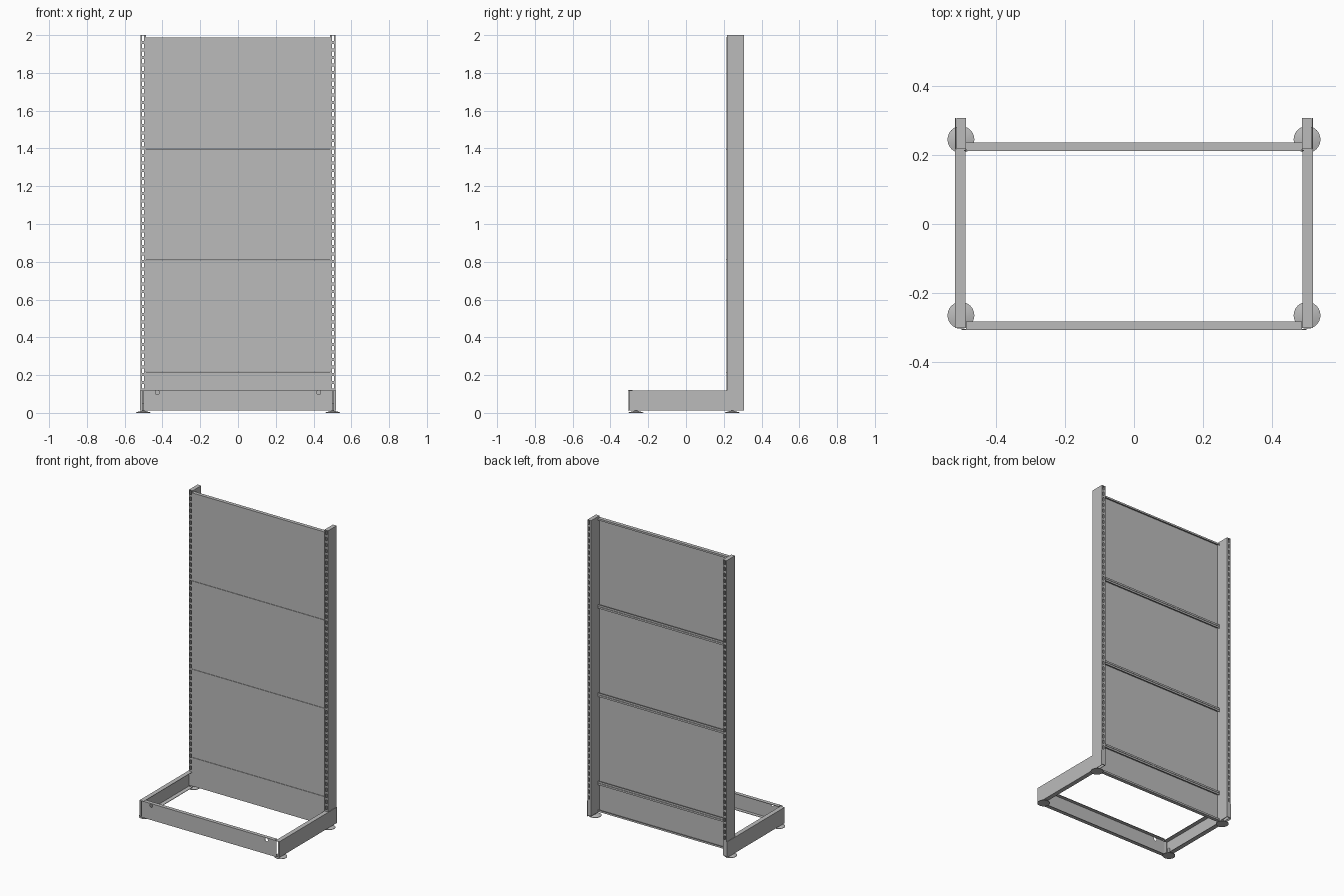
import bpy, bmesh, math
from mathutils import Matrix, Vector

cube = bpy.data.objects.get("Cube")
if cube:
    bpy.data.objects.remove(cube, do_unlink=True)

GREY = (0.5, 0.5, 0.5, 1)
steel = bpy.data.materials.new("painted grey steel")
steel.diffuse_color = GREY
steel.use_nodes = True
steel.node_tree.nodes["Principled BSDF"].inputs["Base Color"].default_value = GREY


def box(bm, x0, x1, y0, y1, z0, z1):
    size = (x1 - x0, y1 - y0, z1 - z0)
    mid = Vector(((x0 + x1) / 2, (y0 + y1) / 2, (z0 + z1) / 2))
    bmesh.ops.create_cube(bm, size=1, matrix=Matrix.Translation(mid) @ Matrix.Diagonal((*size, 1)))


def disc(bm, x, y, z0, z1, r0, r1, axis=None):
    m = Matrix.Translation((x, y, (z0 + z1) / 2))
    if axis:
        m = m @ axis
    bmesh.ops.create_cone(bm, cap_ends=True, segments=24, radius1=r0, radius2=r1,
                          depth=z1 - z0, matrix=m)


def finish(bm, name, mirror=False):
    mesh = bpy.data.meshes.new(name)
    bm.to_mesh(mesh)
    bm.free()
    obj = bpy.data.objects.new(name, mesh)
    bpy.context.collection.objects.link(obj)
    mesh.materials.append(steel)
    if mirror:
        obj.modifiers.new("mirror", 'MIRROR')
    return obj


T = 0.003                       # sheet thickness
PX0, PX1 = 0.488, 0.515         # post width
PY0, PY1 = 0.217, 0.308         # post depth

# Hollow uprights, slotted front and back
bm = bmesh.new()
box(bm, PX0, PX0 + T, PY0, PY1, 0.02, 2)
box(bm, PX1 - T, PX1, PY0, PY1, 0.02, 2)
box(bm, PX0, PX1, PY0, PY1, 2 - T, 2)
pitch, slot = 0.04, 0.024
sx0, sx1 = 0.498, 0.509
for y in (PY0, PY1 - T):
    box(bm, PX0 + T, sx0, y, y + T, 0.02, 2 - T)
    box(bm, sx1, PX1 - T, y, y + T, 0.02, 2 - T)
    box(bm, sx0, sx1, y, y + T, 0.02, 0.13)
    for i in range(46):
        z = 0.13 + slot + i * pitch
        box(bm, sx0, sx1, y, y + T, z, min(z + pitch - slot, 2 - T))
finish(bm, "upright_posts", True)

# Back panels: sheets with folded top and bottom flanges
edges = [0.025, 0.218, 0.809, 1.4, 1.99]
for i, (z0, z1) in enumerate(zip(edges, edges[1:])):
    bm = bmesh.new()
    z1 -= 0.002
    box(bm, -0.493, 0.493, 0.212, 0.212 + T, z0, z1)
    for z in (z0, z1 - T):
        box(bm, -0.487, 0.487, 0.212, 0.236, z, z + T)
    for z in (z0, z1 - 0.012):
        box(bm, -0.487, 0.487, 0.236 - T, 0.236, z, z + 0.012)
    finish(bm, f"back_panel_{i + 1}")

# Base side rails: channels open towards the middle
bm = bmesh.new()
box(bm, 0.516, 0.519, -0.302, PY1, 0.012, 0.118)
for z in (0.012, 0.118 - T):
    box(bm, 0.489, 0.516, -0.302, PY0, z, z + T)
box(bm, 0.506, 0.516, -0.302, -0.302 + T, 0.012, 0.118)
finish(bm, "base_side_rails", True)

# Kick plate: front channel with a hole near each end
bm = bmesh.new()
box(bm, -0.5, 0.5, -0.308, -0.308 + T, 0.012, 0.122)
kick = finish(bm, "kick_plate_face")
bm = bmesh.new()
for x in (-0.427, 0.427):
    disc(bm, x, -0.308, 0.09, 0.126, 0.011, 0.011, Matrix.Rotation(math.pi / 2, 4, 'X'))
cutter = finish(bm, "hole_cutter")
cutter.hide_render = True
cutter.hide_viewport = True
cut = kick.modifiers.new("holes", 'BOOLEAN')
cut.operation = 'DIFFERENCE'
cut.object = cutter
bm = bmesh.new()
for z in (0.012, 0.122 - T):
    box(bm, -0.487, 0.487, -0.306, -0.283, z, z + T)
finish(bm, "kick_plate_flanges")

# Levelling feet: flared pads on short stems
bm = bmesh.new()
for y in (0.245, -0.265):
    disc(bm, 0.502, y, 0, 0.003, 0.039, 0.039)
    disc(bm, 0.502, y, 0.003, 0.01, 0.037, 0.012)
    disc(bm, 0.502, y, 0.008, 0.05, 0.007, 0.007)
feet = finish(bm, "levelling_feet", True)
bpy.context.view_layer.objects.active = feet
feet.select_set(True)
bpy.ops.object.shade_smooth_by_angle(angle=math.radians(30))
